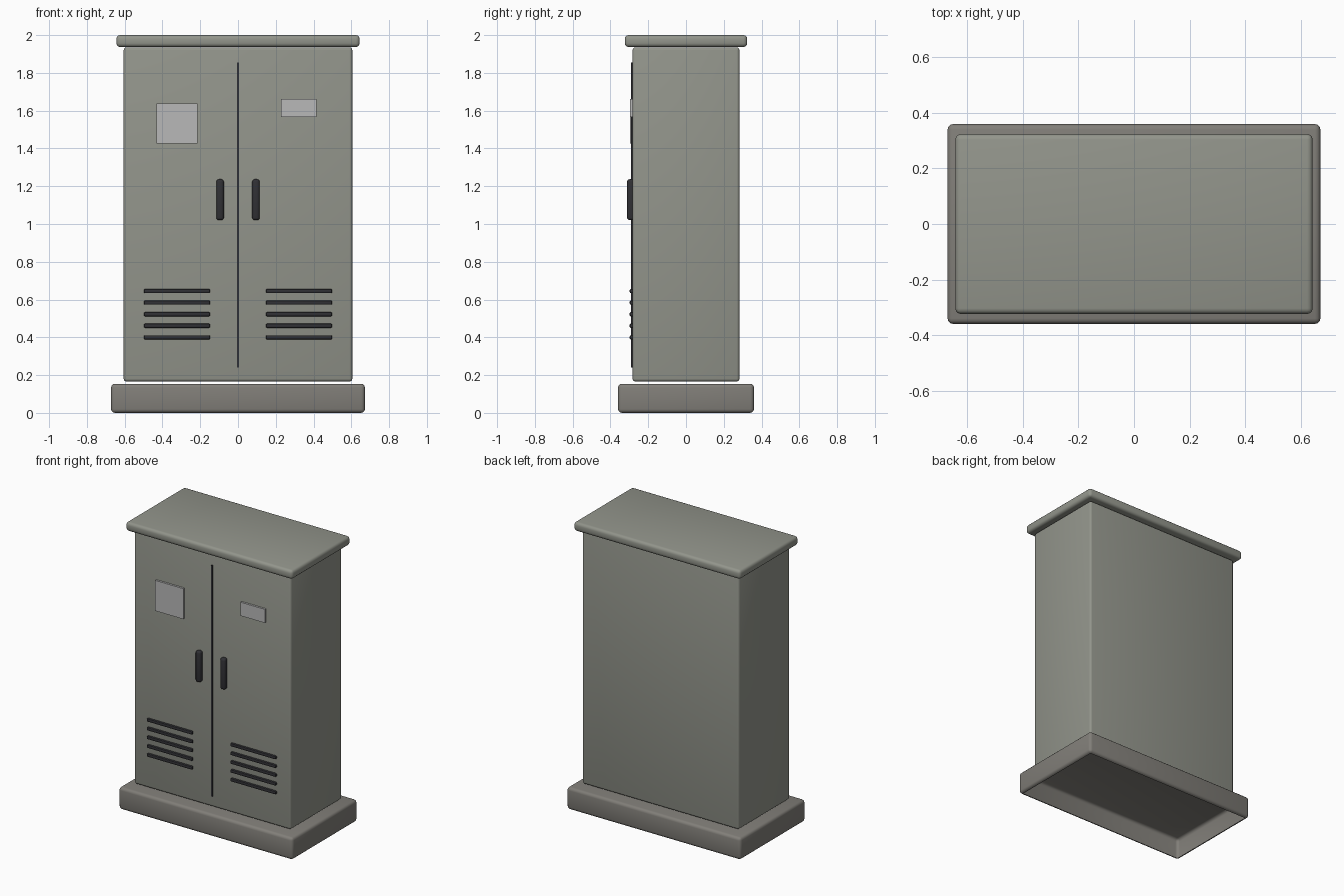
import bpy, bmesh, math

if "Cube" in bpy.data.objects:
    bpy.data.objects.remove(bpy.data.objects["Cube"])


def material(name, rgb):
    m = bpy.data.materials.new(name)
    m.diffuse_color = (*rgb, 1)
    m.use_nodes = True
    m.node_tree.nodes["Principled BSDF"].inputs["Base Color"].default_value = m.diffuse_color
    return m


paint = material("cabinet_paint", (0.29, 0.30, 0.26))
concrete = material("concrete", (0.22, 0.21, 0.19))
dark = material("dark_metal", (0.03, 0.03, 0.035))
plate = material("plate_grey", (0.48, 0.48, 0.48))


def box(name, lo, hi, mat, bevel=0.0, segments=3, open_bottom=False):
    """Box between two corners with rounded edges, optionally hollow from below."""
    bm = bmesh.new()
    bmesh.ops.create_cube(bm, size=1)
    for v in bm.verts:
        v.co = [lo[i] + (v.co[i] + 0.5) * (hi[i] - lo[i]) for i in range(3)]
    if bevel:
        bmesh.ops.bevel(bm, geom=bm.edges[:], offset=bevel, segments=segments,
                        profile=0.5, affect='EDGES')
    if open_bottom:
        bm.normal_update()
        under = [f for f in bm.faces if f.normal.z < -0.999]
        bmesh.ops.delete(bm, geom=under, context='FACES')
    me = bpy.data.meshes.new(name)
    bm.to_mesh(me)
    bm.free()
    ob = bpy.data.objects.new(name, me)
    bpy.context.collection.objects.link(ob)
    me.materials.append(mat)
    bpy.context.view_layer.objects.active = ob
    ob.select_set(True)
    bpy.ops.object.shade_smooth_by_angle(angle=math.radians(35))
    ob.select_set(False)
    return ob


# Main volumes: plinth, cabinet and overhanging roof
box("plinth", (-0.672, -0.36, 0), (0.672, 0.36, 0.154), concrete, 0.02, open_bottom=True)
box("cabinet_body", (-0.605, -0.283, 0.166), (0.605, 0.283, 1.935), paint, 0.015)
box("roof", (-0.644, -0.324, 1.937), (0.644, 0.324, 2.0), paint, 0.02)

# Seam between the two doors
box("door_seam", (-0.006, -0.29, 0.24), (0.006, -0.275, 1.855), dark)

# Handles and ventilation slats, one set per door
for side, s in (("left", -1), ("right", 1)):
    x = s * 0.095
    box(f"{side}_handle", (x - 0.02, -0.312, 1.02), (x + 0.02, -0.272, 1.237), dark, 0.014)
    for i in range(5):
        z = 0.4 + i * 0.0612
        cx = s * 0.323
        box(f"{side}_vent_slat_{i + 1}", (cx - 0.175, -0.298, z - 0.011),
            (cx + 0.175, -0.274, z + 0.011), dark, 0.006, 2)

# Blank plates on the doors
box("left_plate", (-0.432, -0.297, 1.425), (-0.215, -0.277, 1.638), plate)
box("right_plate", (0.227, -0.297, 1.567), (0.415, -0.277, 1.662), plate)
